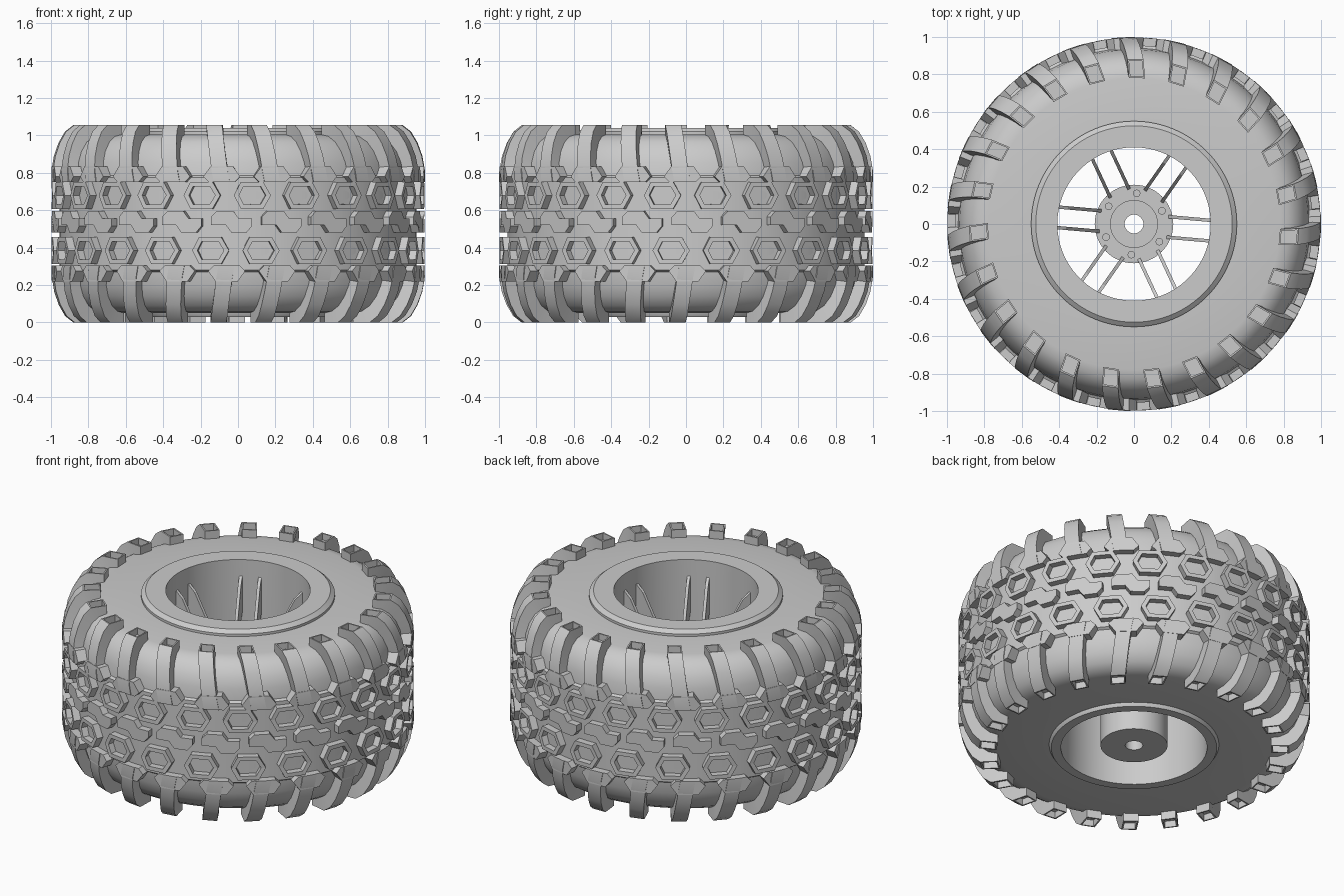
import bpy, bmesh, math
from mathutils import Vector

cube = bpy.data.objects.get("Cube")
if cube:
    bpy.data.objects.remove(cube)

HEIGHT = 1.055
COUNT = 23          # tread pitches round the tyre
PITCH = math.tau / COUNT

grey = bpy.data.materials.new("plain_grey")
grey.use_nodes = True
grey.diffuse_color = (0.6, 0.6, 0.6, 1)
grey.node_tree.nodes["Principled BSDF"].inputs["Base Color"].default_value = (0.6, 0.6, 0.6, 1)


def polar(r, a, z):
    return Vector((r * math.cos(a), r * math.sin(a), z))


def finish(name, bm, smooth=None):
    bmesh.ops.recalc_face_normals(bm, faces=bm.faces)
    mesh = bpy.data.meshes.new(name)
    bm.to_mesh(mesh)
    bm.free()
    mesh.materials.append(grey)
    obj = bpy.data.objects.new(name, mesh)
    bpy.context.collection.objects.link(obj)
    if smooth:
        bpy.ops.object.select_all(action='DESELECT')
        obj.select_set(True)
        bpy.context.view_layer.objects.active = obj
        bpy.ops.object.shade_smooth_by_angle(angle=math.radians(smooth))
    return obj


def loft(bm, rings, capped=True):
    """Skin a list of equal rings of points; without caps the last ring meets the first."""
    rows = [[bm.verts.new(p) for p in ring] for ring in rings]
    n = len(rows[0])
    pairs = list(zip(rows, rows[1:]))
    if not capped:
        pairs.append((rows[-1], rows[0]))
    for a, b in pairs:
        for i in range(n):
            j = (i + 1) % n
            bm.faces.new((a[i], a[j], b[j], b[i]))
    if capped:
        return bm.faces.new(rows[0]), bm.faces.new(rows[-1])


def lathe(name, profile, segments=96):
    """Turn a closed (radius, height) profile round the axle."""
    bm = bmesh.new()
    rings = [[polar(r, math.tau * i / segments, z) for r, z in profile] for i in range(segments)]
    loft(bm, rings, capped=False)
    return finish(name, bm, 32)


def pocket(bm, face, margin, depth, direction):
    """Sink an inset pocket into a face."""
    bmesh.ops.inset_region(bm, faces=[face], thickness=margin)
    floor = bmesh.ops.extrude_discrete_faces(bm, faces=[face])["faces"][0]
    bmesh.ops.translate(bm, verts=floor.verts, vec=direction * depth)


def tread_row(name, outline, middle, start, recess=0.0):
    """Repeat a raised block, given as (arc, height) outline, round the tread."""
    bm = bmesh.new()
    for k in range(COUNT):
        a0 = math.radians(start) + k * PITCH
        rings = [[polar(r, a0 + u, middle + v) for u, v in outline] for r in (0.93, 0.998)]
        top = loft(bm, rings)[1]
        bm.normal_update()
        if recess:
            pocket(bm, top, 0.028, recess, -polar(1, a0, 0))
    return finish(name, bm)


# Tyre carcass with rounded shoulders and a slightly stepped tread base
shoulder = [(0.78, 0.05), (0.83, 0.06), (0.875, 0.09), (0.91, 0.14),
            (0.932, 0.2), (0.94, 0.27), (0.955, 0.28)]
upper = [(r, HEIGHT - z) for r, z in reversed(shoulder)]
lathe("tyre_body", [(0.45, 0.05)] + shoulder + upper + [(0.45, HEIGHT - 0.05)], 138)

# Rim barrel with a wide upper lip and a narrow lower lip
lathe("rim_barrel", [(0.415, 0.03), (0.47, 0.03), (0.485, 0.055), (0.485, 0.2), (0.55, 0.9),
                     (0.55, 1.02), (0.525, 1.04), (0.41, 1.04), (0.41, 0.73)])

# Hub tube, flange and centre boss, bored for the axle
lathe("hub", [(0.05, 0.045), (0.19, 0.045), (0.19, 0.5), (0.21, 0.5), (0.21, 0.6),
              (0.128, 0.6), (0.128, 0.62), (0.05, 0.62)], 64)

# Six wheel bolts between the spokes
bm = bmesh.new()
for k in range(6):
    c = polar(0.165, math.radians(25 + 60 * k), 0)
    loft(bm, [[c + polar(0.02, math.tau * i / 12, z) for i in range(12)] for z in (0.59, 0.61)])
finish("wheel_bolts", bm)

# Six twin-plate spokes rising from the hub to the rim
bm = bmesh.new()
for k in range(6):
    a = math.radians(-5 + 60 * k)
    along, across = polar(1, a, 0), polar(1, a + math.pi / 2, 0)
    for side in (-0.055, 0.055):
        plate = [(0.18, 0.5), (0.41, 0.72), (0.41, 0.94), (0.36, 0.9), (0.18, 0.6)]
        rings = [[along * r + across * (side + t) + Vector((0, 0, z)) for r, z in plate]
                 for t in (-0.009, 0.009)]
        loft(bm, rings)
finish("spokes", bm)

# Curved shoulder lugs, skewed along their length, with pocketed ends
OUTER = [(0.78, 1.055), (0.88, 1.055), (0.925, 1.02), (0.96, 0.96), (0.985, 0.89), (1, 0.81), (1, 0.75)]
INNER = [(0.78, 0.98), (0.82, 0.98), (0.86, 0.95), (0.89, 0.9), (0.92, 0.85), (0.93, 0.8), (0.93, 0.75)]
FOOT = [(-0.07, -0.04), (0.07, -0.04), (0.1, -0.01), (0.06, 0.045), (-0.06, 0.045), (-0.1, -0.01)]
for label, flip, start in (("upper", False, -99), ("lower", True, -97.5)):
    bm = bmesh.new()
    for k in range(COUNT):
        a0 = math.radians(start) + k * PITCH
        rings = []
        for i, (o, n) in enumerate(zip(OUTER, INNER)):
            a = a0 + math.radians(4) * i / (len(OUTER) - 1)
            half = polar(0.043, a + math.pi / 2, 0)
            ring = []
            for (r, z), s in ((o, -1), (o, 1), (n, 1), (n, -1)):
                ring.append(polar(r, a, HEIGHT - z if flip else z) + half * s)
            rings.append(ring)
        loft(bm, rings)
    bm.normal_update()
    edge = 0 if flip else HEIGHT
    ends = [f for f in bm.faces if all(abs(v.co.z - edge) < 0.001 for v in f.verts)]
    for f in ends:
        pocket(bm, f, 0.012, 0.04, Vector((0, 0, 1 if flip else -1)))
    # keep every tread corner inside the outer circle
    for v in bm.verts:
        r = v.co.xy.length
        if r > 1:
            v.co.xy = v.co.xy / r
    finish(label + "_shoulder_lugs", bm, 25)
    foot = [(u, -v if flip else v) for u, v in FOOT]
    tread_row(label + "_lug_feet", foot, 0.265 if flip else 0.79, start + 4)

# Two rows of hexagonal blocks with sunken centres
HEXAGON = [(-0.1, 0), (-0.062, -0.072), (0.058, -0.072), (0.1, 0), (0.058, 0.072), (-0.062, 0.072)]
tread_row("upper_hex_blocks", HEXAGON, 0.68, -101.2, 0.04)
tread_row("lower_hex_blocks", HEXAGON, 0.385, -98.5, 0.04)

# Stepped blocks along the centre line
STEP = [(-0.11, -0.015), (-0.03, -0.015), (0, -0.055), (0.08, -0.055), (0.11, -0.02),
        (0.11, 0.02), (0.04, 0.02), (0.01, 0.06), (-0.08, 0.06), (-0.11, 0.03)]
tread_row("centre_blocks", STEP, 0.535, -92)
